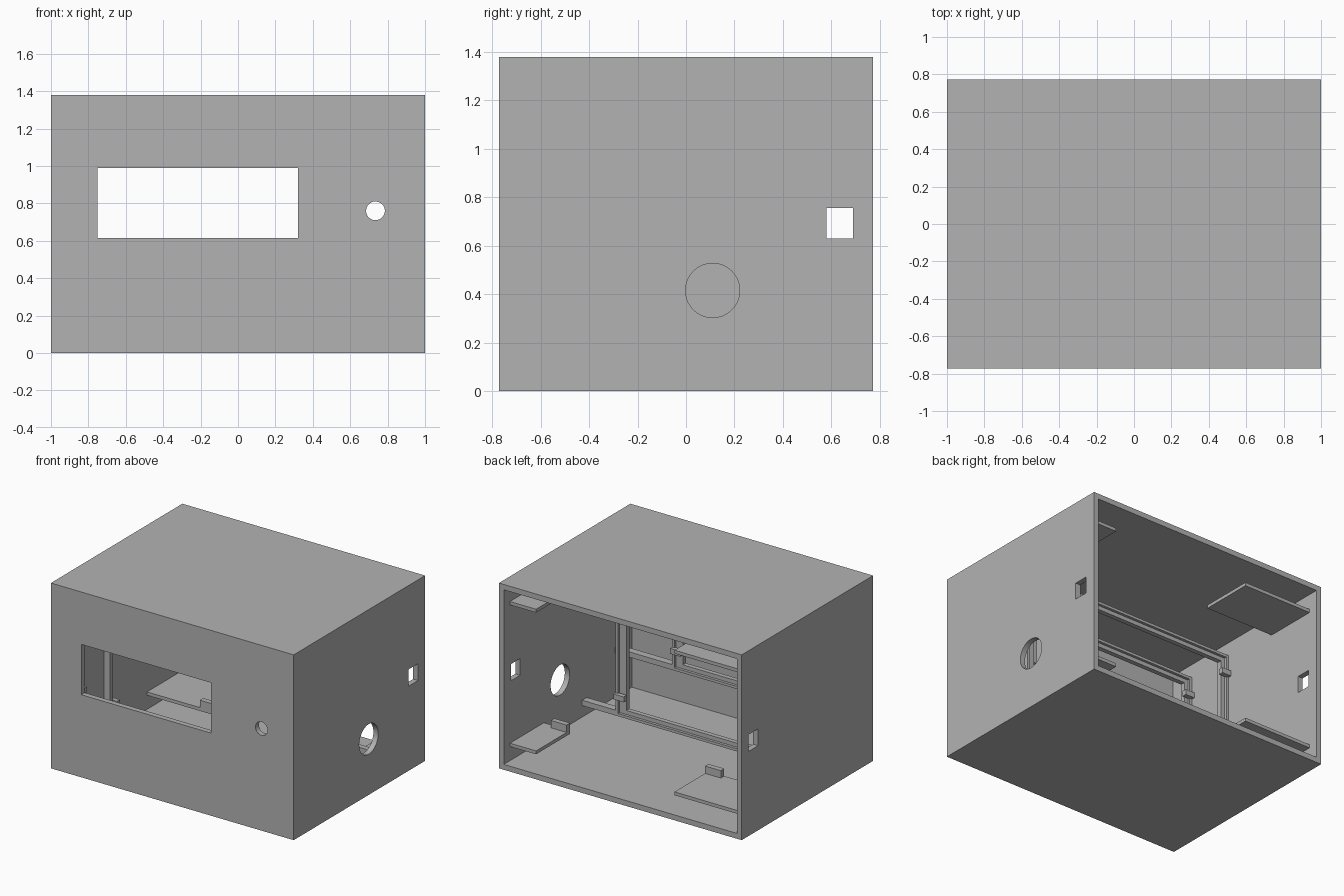
import bpy
from math import pi

cube = bpy.data.objects.get("Cube")
if cube:
    bpy.data.objects.remove(cube, do_unlink=True)

# One plain grey plastic
grey = bpy.data.materials.new("grey_plastic")
grey.use_nodes = True
GREY = (0.45, 0.45, 0.45, 1)
grey.diffuse_color = GREY
grey.node_tree.nodes["Principled BSDF"].inputs["Base Color"].default_value = GREY


def box(name, x, y, z):
    """Box from (low, high) pairs on each axis."""
    spans = (x, y, z)
    bpy.ops.mesh.primitive_cube_add(size=1, location=[(a + b) / 2 for a, b in spans])
    ob = bpy.context.object
    ob.name = name
    ob.scale = [abs(b - a) for a, b in spans]
    bpy.ops.object.transform_apply(location=False, rotation=False, scale=True)
    ob.data.materials.append(grey)
    return ob


def rod(name, location, radius, depth, rotation):
    bpy.ops.mesh.primitive_cylinder_add(vertices=64, radius=radius, depth=depth,
                                        location=location, rotation=rotation)
    ob = bpy.context.object
    ob.name = name
    ob.data.materials.append(grey)
    return ob


def cut(target, cutter):
    mod = target.modifiers.new("cut", "BOOLEAN")
    mod.operation = "DIFFERENCE"
    mod.solver = "EXACT"
    mod.object = cutter
    bpy.context.view_layer.objects.active = target
    bpy.ops.object.modifier_apply(modifier=mod.name)
    bpy.data.objects.remove(cutter, do_unlink=True)


# Case, open at the back
W, D, H, T = 1.0, 0.773, 1.38, 0.04
IN = W - T
case = box("case", (-W, W), (-D, D), (0, H))
cut(case, box("cavity", (-IN, IN), (T - D, D + 1), (T, H - T)))
cut(case, box("display_window", (-0.75, 0.32), (-D - 0.1, -D + 0.1), (0.615, 0.99)))
cut(case, rod("button_hole", (0.735, -D, 0.76), 0.05, 0.3, (pi / 2, 0, 0)))
cut(case, rod("side_round_hole", (W, 0.11, 0.415), 0.112, 0.3, (0, pi / 2, 0)))
cut(case, box("side_slots", (-2, 2), (0.58, 0.69), (0.63, 0.755)))
bpy.ops.object.select_all(action="DESELECT")
case.select_set(True)
bpy.context.view_layer.objects.active = case
bpy.ops.object.shade_smooth_by_angle()

# Shelves near the open back, the lower ones with a stop block
for side, outer, inner, step in (("left", IN, 0.745, 0.13), ("right", -IN, -0.395, -0.13)):
    xs = tuple(sorted((outer + T / 4 * (1 if outer > 0 else -1), inner)))
    box(side + "_lower_shelf", xs, (0.30, 0.70), (0.145, 0.17))
    box(side + "_upper_shelf", xs, (0.30, 0.70), (1.20, 1.225))
    box(side + "_shelf_stop", tuple(sorted((inner, inner + step))),
        (0.30, 0.34), (0.16, 0.225))


def board_frame(name, y, right, bottom, top=1.24):
    """Upright frame from the right wall, with a rim, clips and a bottom brace."""
    left, bar, deep = -IN, 0.05, 0.055
    ys = (y, y + deep)
    frame = box(name, (left - 0.01, right), ys, (bottom, top))
    cut(frame, box("opening", (left + bar, right - 0.075), (y - 1, y + 1),
                   (bottom + bar, top - bar)))
    # Shallow recess for the board leaves a raised rim
    cut(frame, box("recess", (left + 0.02, right - 0.02), (y + deep - 0.02, y + 1),
                   (bottom + 0.02, top - 0.02)))
    # Brace from the frame to the left wall
    box(name + "_brace", (right - 0.01, IN + 0.01), ys, (bottom, bottom + 0.04))
    # Clips on both posts
    for z in (bottom + 0.15, top - 0.15):
        for label, x in (("right", (left, left + 0.075)), ("left", (right - 0.085, right))):
            box(name + "_" + label + "_clip", x, (y + deep - 0.01, y + deep + 0.025),
                (z - 0.02, z + 0.02))


board_frame("board_frame", -0.205, 0.685, 0.125)
board_frame("display_frame", -0.59, 0.49, 0.37)
